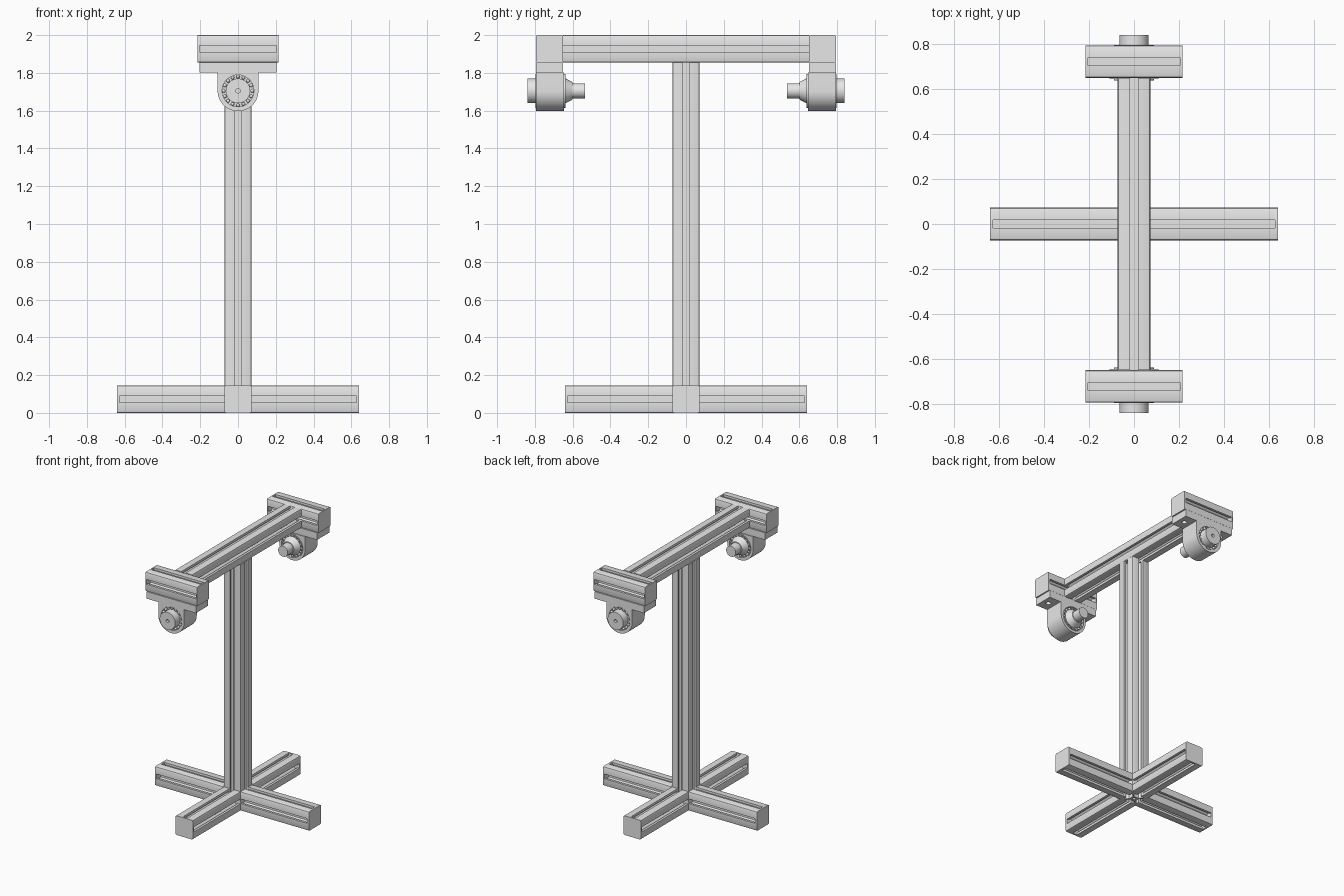
import bpy, bmesh
from math import pi, sin, cos
from mathutils import Vector, Matrix

if "Cube" in bpy.data.objects:
    bpy.data.objects.remove(bpy.data.objects["Cube"], do_unlink=True)

metal = bpy.data.materials.new("light_grey_metal")
metal.use_nodes = True
GREY = (0.8, 0.8, 0.8, 1)
metal.diffuse_color = GREY
metal.node_tree.nodes["Principled BSDF"].inputs["Base Color"].default_value = GREY

HALF = 0.0725      # half width of the slotted bars
SHAFT_Z = 1.705    # height of the bearing axis


def finish(name, bm):
    """Turn a bmesh into a shaded object."""
    bmesh.ops.remove_doubles(bm, verts=bm.verts, dist=1e-5)
    bmesh.ops.recalc_face_normals(bm, faces=bm.faces)
    mesh = bpy.data.meshes.new(name)
    bm.to_mesh(mesh)
    bm.free()
    mesh.materials.append(metal)
    ob = bpy.data.objects.new(name, mesh)
    bpy.context.collection.objects.link(ob)
    bpy.ops.object.select_all(action='DESELECT')
    ob.select_set(True)
    bpy.context.view_layer.objects.active = ob
    bpy.ops.object.shade_smooth_by_angle(angle=pi / 6)
    return ob


def extrude(name, loops, start, end, turn=0):
    """Extrude a 2D outline with holes from start to end."""
    start, end = Vector(start), Vector(end)
    along = end - start
    curve = bpy.data.curves.new(name, 'CURVE')
    curve.dimensions, curve.fill_mode = '2D', 'BOTH'
    curve.extrude = along.length / 2
    for loop in loops:
        spline = curve.splines.new('POLY')
        spline.points.add(len(loop) - 1)
        for point, (x, y) in zip(spline.points, loop):
            point.co = (x, y, 0, 1)
        spline.use_cyclic_u = True
    helper = bpy.data.objects.new(name + "_helper", curve)
    bpy.context.collection.objects.link(helper)
    graph = bpy.context.evaluated_depsgraph_get()
    solid = bpy.data.meshes.new_from_object(helper.evaluated_get(graph))
    bpy.data.objects.remove(helper)
    bm = bmesh.new()
    bm.from_mesh(solid)
    bpy.data.meshes.remove(solid)
    spin = Matrix() if abs(along.z) > 0 else along.to_track_quat('Z', 'Y').to_matrix().to_4x4()
    place = Matrix.Rotation(turn, 4, 'Z') @ Matrix.Translation((start + end) / 2) @ spin
    bmesh.ops.transform(bm, matrix=place, verts=bm.verts)
    return finish(name, bm)


def lathe(name, profile, turn):
    """Revolve (radius, distance) points about the bearing axis."""
    bm = bmesh.new()
    points = [bm.verts.new((r, -d, SHAFT_Z)) for r, d in profile]
    edges = [bm.edges.new(pair) for pair in zip(points, points[1:])]
    bmesh.ops.spin(bm, geom=points + edges, cent=(0, 0, SHAFT_Z), axis=(0, 1, 0),
                   angle=2 * pi, steps=48)
    bmesh.ops.transform(bm, matrix=Matrix.Rotation(turn, 4, 'Z'), verts=bm.verts)
    return finish(name, bm)


def circle(radius, x=0, y=0, n=32):
    return [(x + radius * cos(2 * pi * i / n), y + radius * sin(2 * pi * i / n))
            for i in range(n)]


def four_sides(side):
    """Repeat the points of the top side around the square."""
    loop = []
    for _ in range(4):
        loop += side
        side = [(y, -x) for x, y in side]
    return loop


# Bar cross-section: rounded square with an undercut slot in each side
R = 0.01
corner = [(-HALF + 0.3 * R, HALF - 0.3 * R), (-HALF + R, HALF)]
slot = [(-0.018, HALF), (-0.018, 0.055), (-0.038, 0.055), (-0.038, 0.046), (-0.02, 0.026)]
end = [(HALF - R, HALF)]
BAR = [four_sides(corner + slot + [(-x, y) for x, y in reversed(slot)] + end), circle(0.012)]
CAP = [four_sides(corner + end)]

# Post and four feet with solid end caps
extrude("post", BAR, (0, 0, 0), (0, 0, 2 - 2 * HALF))
for i, side in enumerate(("front", "left", "back", "right")):
    turn = i * pi / 2
    extrude(side + "_foot", BAR, (0, -HALF, HALF), (0, -0.627, HALF), turn)
    extrude(side + "_foot_cap", CAP, (0, -0.627, HALF), (0, -0.641, HALF), turn)

# Top beam
BEAM_Z = 2 - HALF
extrude("top_beam", BAR, (0, -0.65, BEAM_Z), (0, 0.65, BEAM_Z))

# Housing outline: straight neck with a round bottom, and a bore
NECK = 0.108
neck = [(NECK, 0.097), (-NECK, 0.097)]
neck += [(-NECK * cos(pi * i / 32), -NECK * sin(pi * i / 32)) for i in range(33)]
PLATE = [[(-0.205, -HALF), (0.205, -HALF), (0.205, HALF), (-0.205, HALF)],
         circle(0.018, -0.158), circle(0.018, 0.158)]

for side, turn in (("front", 0), ("back", pi)):
    # Cross bar with caps
    y = -0.7225
    extrude(side + "_cross_bar", BAR, (-0.205, y, BEAM_Z), (0.205, y, BEAM_Z), turn)
    for s, label in ((-1, "a"), (1, "b")):
        extrude(side + "_cross_bar_cap_" + label, CAP,
                (s * 0.205, y, BEAM_Z), (s * 0.215, y, BEAM_Z), turn)
    # Bearing block hanging below it
    extrude(side + "_mounting_plate", PLATE, (0, y, 1.802), (0, y, 1.855), turn)
    extrude(side + "_bearing_housing", [neck, circle(0.09, n=48)],
            (0, -0.645, SHAFT_Z), (0, -0.795, SHAFT_Z), turn)
    lathe(side + "_outer_race", [(0.06, 0.66), (0.084, 0.66), (0.084, 0.638), (0.09, 0.638),
                                 (0.09, 0.797), (0.084, 0.797), (0.084, 0.78), (0.06, 0.78)], turn)
    # Shaft with tapered collar inside and a round hub outside
    lathe(side + "_shaft", [(0, 0.535), (0.04, 0.535), (0.04, 0.6), (0.046, 0.6), (0.07, 0.645),
                            (0.065, 0.66), (0.065, 0.84), (0.012, 0.84), (0.012, 0.82),
                            (0, 0.82)], turn)
    # Ball rings on both faces of the bearing
    bm = bmesh.new()
    for d in (0.652, 0.785):
        for x, z in circle(0.0755, n=16):
            bmesh.ops.create_uvsphere(bm, u_segments=12, v_segments=8, radius=0.0095,
                                      matrix=Matrix.Translation((x, -d, SHAFT_Z + z)))
    bmesh.ops.transform(bm, matrix=Matrix.Rotation(turn, 4, 'Z'), verts=bm.verts)
    finish(side + "_bearing_balls", bm)
